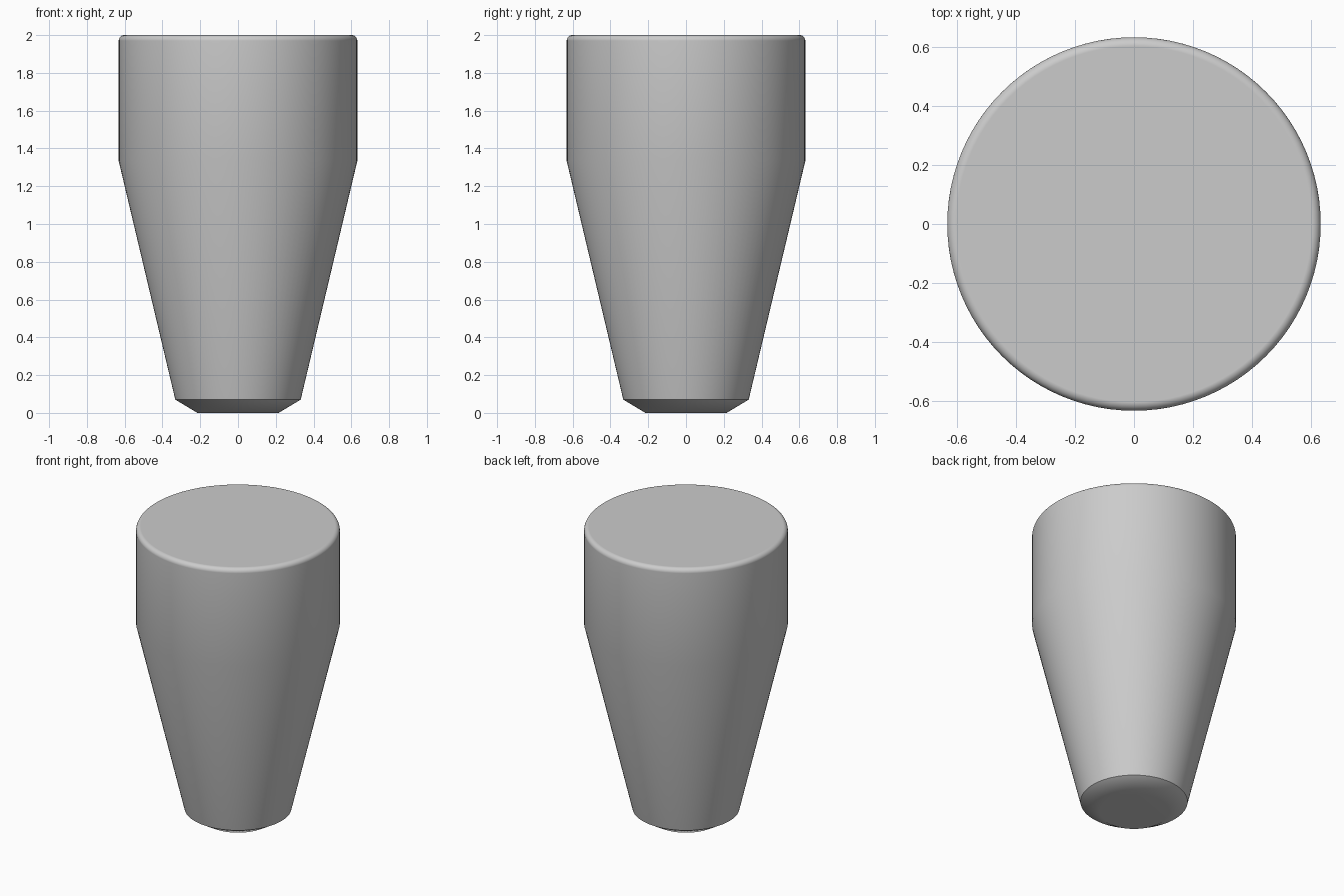
import bpy
import bmesh
from math import radians, sin, cos, pi
from mathutils import Vector

cube = bpy.data.objects.get("Cube")
if cube:
    bpy.data.objects.remove(cube, do_unlink=True)

SIDES = 96
RADIUS = 0.632
HEIGHT = 2.0
ROUND = 0.03
ROUND_STEPS = 6

# Single grey material
grey = bpy.data.materials.new("plain_grey")
grey.use_nodes = True
grey.diffuse_color = (0.6, 0.6, 0.6, 1)
grey.node_tree.nodes["Principled BSDF"].inputs["Base Color"].default_value = (0.6, 0.6, 0.6, 1)

# Profile (radius, height): chamfered foot, tapered body, straight collar, rounded top rim
profile = [(0.215, 0), (0.332, 0.07), (RADIUS, 1.335)]
for i in range(ROUND_STEPS + 1):
    a = i / ROUND_STEPS * pi / 2
    profile.append((RADIUS - ROUND + ROUND * cos(a), HEIGHT - ROUND + ROUND * sin(a)))

# Turn the profile around the upright axis
bm = bmesh.new()
rings = []
for r, z in profile:
    rings.append([bm.verts.new(Vector((r * cos(2 * pi * k / SIDES), r * sin(2 * pi * k / SIDES), z)))
                  for k in range(SIDES)])
for low, high in zip(rings, rings[1:]):
    for k in range(SIDES):
        n = (k + 1) % SIDES
        bm.faces.new((low[k], low[n], high[n], high[k]))

# Flat caps
bm.faces.new(rings[-1])
bm.faces.new(rings[0][::-1])

mesh = bpy.data.meshes.new("tapered_knob")
bm.to_mesh(mesh)
bm.free()
mesh.materials.append(grey)
knob = bpy.data.objects.new("tapered_knob", mesh)
bpy.context.collection.objects.link(knob)

# Smooth sides, crisp foot edge, flat caps
bpy.ops.object.select_all(action='DESELECT')
knob.select_set(True)
bpy.context.view_layer.objects.active = knob
bpy.ops.object.shade_smooth_by_angle(angle=radians(40))
weighted = knob.modifiers.new("flat_caps", 'WEIGHTED_NORMAL')
weighted.keep_sharp = True
